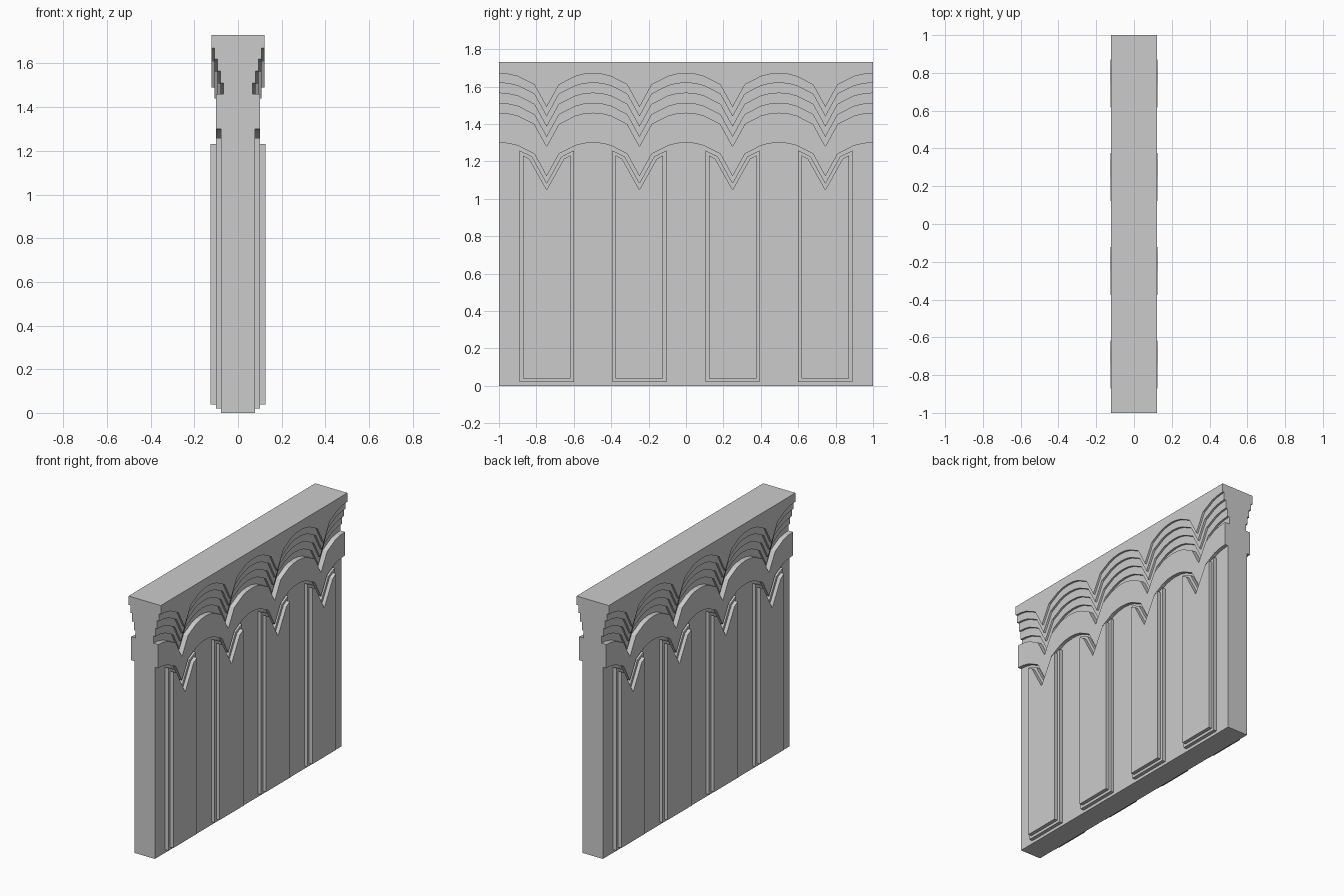
import bpy, bmesh

if "Cube" in bpy.data.objects:
    bpy.data.objects.remove(bpy.data.objects["Cube"])


def make_object(name, bm):
    bmesh.ops.recalc_face_normals(bm, faces=bm.faces[:])
    mesh = bpy.data.meshes.new(name)
    bm.to_mesh(mesh)
    bm.free()
    obj = bpy.data.objects.new(name, mesh)
    bpy.context.collection.objects.link(obj)
    return obj


def loft(bm, loops):
    """Join closed loops of equal length with quads; return the vertex loops."""
    rings = [[bm.verts.new(p) for p in loop] for loop in loops]
    n = len(rings[0])
    for a, b in zip(rings, rings[1:]):
        for i in range(n):
            j = (i + 1) % n
            bm.faces.new((a[i], a[j], b[j], b[i]))
    return rings


VALLEYS = (0.249, 0.745)          # y of the points between scallops

# Scallop outline: (y, drop below the arch crown) along the wall
half = [(0.0, 0.0), (0.05, 0.004), (0.096, 0.016), (0.183, 0.06), (0.249, 0.18),
        (0.315, 0.06), (0.400, 0.016), (0.447, 0.004), (0.497, 0.0),
        (0.547, 0.004), (0.592, 0.016), (0.679, 0.06), (0.745, 0.18),
        (0.811, 0.06), (0.898, 0.016), (0.95, 0.004), (1.0, 0.0)]
scallop = [(-y, d) for y, d in reversed(half[1:])] + half

# Wall cross-section: (half thickness, z, follows scallop)
profile = [(0.077, 0.0, 0), (0.077, 1.30, 1), (0.101, 1.30, 1), (0.101, 1.46, 1)]
crowns = (1.46, 1.51, 1.565, 1.62, 1.67)
depths = (0.067, 0.081, 0.094, 0.108, 0.121)
for k, depth in enumerate(depths):
    profile.append((depth, crowns[k], 1))
    if k < 4:
        profile.append((depth, crowns[k + 1], 1))
profile.append((0.121, 1.73, 0))
section = profile + [(-x, z, f) for x, z, f in reversed(profile)]

# Wall with scalloped cornice and band
bm = bmesh.new()
rings = loft(bm, [[(x, y, z - d * f) for x, z, f in section] for y, d in scallop])
bm.faces.new(rings[0])
bm.faces.new(rings[-1])
make_object("scalloped_wall", bm)

# Raised stepped panels with V-shaped tops
outer = [(0.145, 0.02), (0.145, 1.258), (0.079, 1.226)]
inner = [(0.127, 0.038), (0.127, 1.232), (0.092, 1.213)]


def panel_loop(side, tip, yc, x):
    pts = side + [(0, tip)] + [(-u, z) for u, z in reversed(side)]
    return [(x, yc + u, z) for u, z in pts]


bm = bmesh.new()
for yc in VALLEYS:
    rings = loft(bm, [panel_loop(outer, 1.084, yc, 0.077),
                      panel_loop(outer, 1.084, yc, 0.101),
                      panel_loop(inner, 1.048, yc, 0.101),
                      panel_loop(inner, 1.048, yc, 0.1255)])
    bm.faces.new(rings[-1])
panels = make_object("raised_panels", bm)
mirror = panels.modifiers.new("mirror", 'MIRROR')
mirror.use_axis = (True, True, False)
mirror.use_mirror_merge = False
